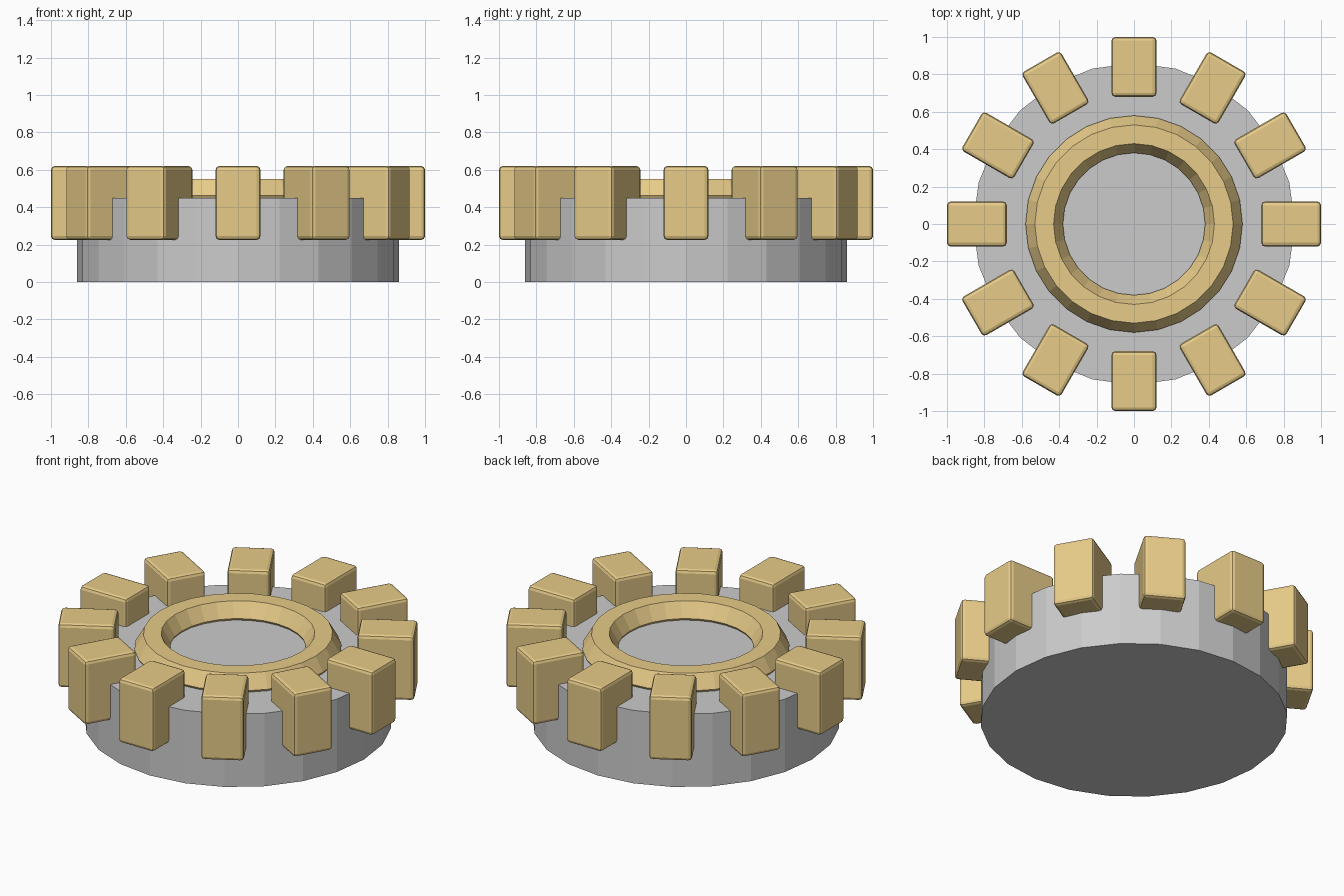
import bpy
import bmesh
from math import cos, sin, tau
from mathutils import Matrix

if "Cube" in bpy.data.objects:
    bpy.data.objects.remove(bpy.data.objects["Cube"])

gold = bpy.data.materials.new("gold")
gold.diffuse_color = (0.80, 0.60, 0.25, 1)
gold.use_nodes = True
gold.node_tree.nodes["Principled BSDF"].inputs["Base Color"].default_value = gold.diffuse_color


def make_object(name, bm, material=None):
    bmesh.ops.recalc_face_normals(bm, faces=bm.faces)
    mesh = bpy.data.meshes.new(name)
    bm.to_mesh(mesh)
    bm.free()
    obj = bpy.data.objects.new(name, mesh)
    bpy.context.collection.objects.link(obj)
    if material:
        mesh.materials.append(material)
    return obj


# Base: flat-sided disc
bm = bmesh.new()
bmesh.ops.create_cone(bm, cap_ends=True, segments=24, radius1=0.86, radius2=0.86,
                      depth=0.45, matrix=Matrix.Translation((0, 0, 0.225)))
make_object("base_disc", bm)

# Ring: hexagonal section swept round the centre, half sunk in the disc
SEG, SIDES = 28, 6
bm = bmesh.new()
rings = []
for i in range(SEG):
    a = tau * i / SEG
    section = []
    for j in range(SIDES):
        b = tau * j / SIDES
        r = 0.48 + 0.1 * cos(b)
        section.append(bm.verts.new((r * cos(a), r * sin(a), 0.463 + 0.1 * sin(b))))
    rings.append(section)
for i in range(SEG):
    p, q = rings[i], rings[(i + 1) % SEG]
    for j in range(SIDES):
        k = (j + 1) % SIDES
        bm.faces.new((p[j], q[j], q[k], p[k]))
make_object("centre_ring", bm, gold)

# Teeth: twelve rounded blocks round the rim
for i in range(12):
    bm = bmesh.new()
    bmesh.ops.create_cube(bm, size=1, matrix=Matrix.Translation((0.84, 0, 0.4225))
                          @ Matrix.Diagonal((0.32, 0.24, 0.395, 1)))
    bmesh.ops.bevel(bm, geom=bm.edges[:], offset=0.02, segments=2, profile=0.5,
                    affect='EDGES')
    bm.transform(Matrix.Rotation(tau * i / 12, 4, 'Z'))
    make_object(f"tooth_{i + 1}", bm, gold)
